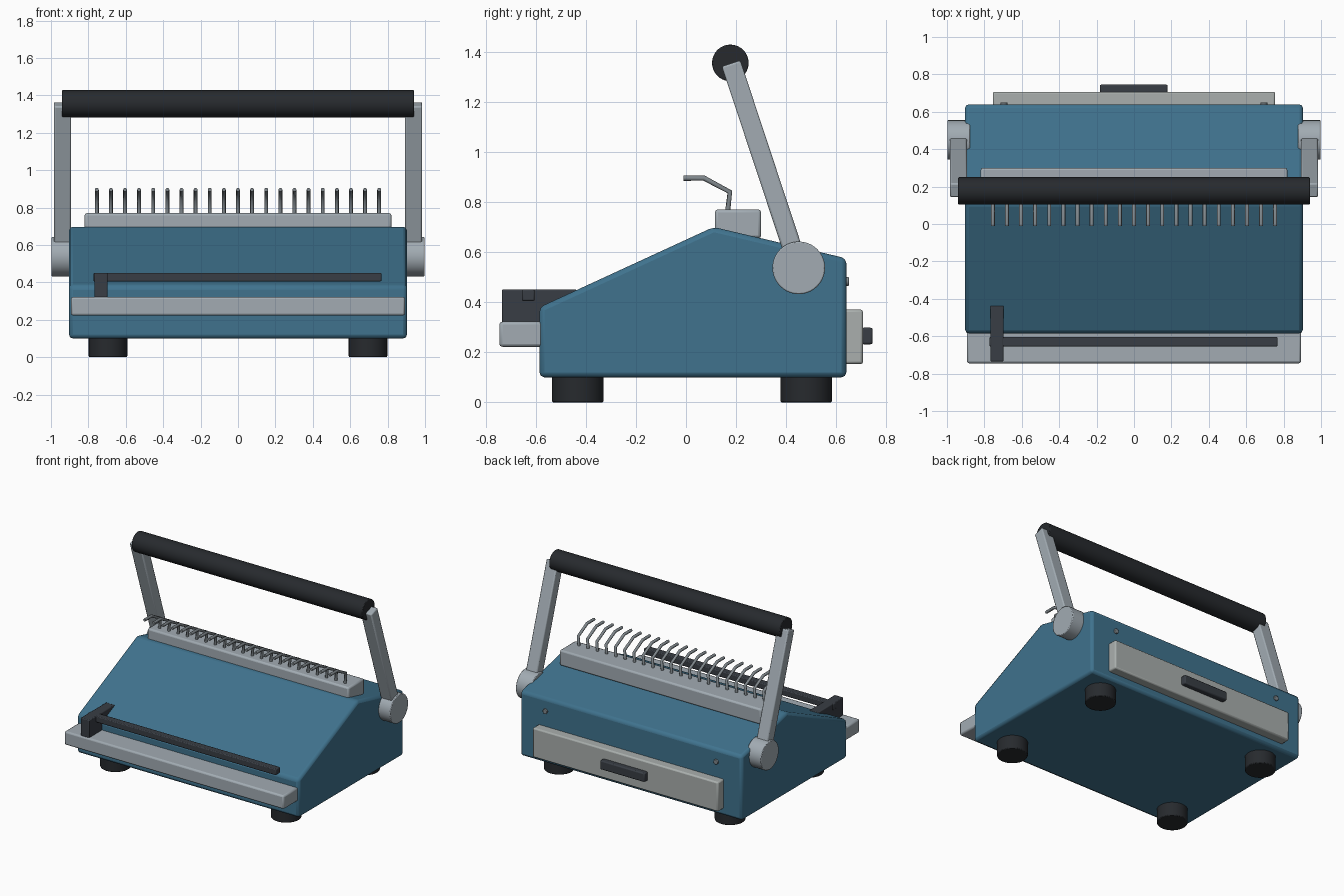
import bpy, bmesh, math
from mathutils import Vector, Matrix

if "Cube" in bpy.data.objects:
    bpy.data.objects.remove(bpy.data.objects["Cube"])


def mat(name, rgb):
    m = bpy.data.materials.new(name)
    m.diffuse_color = (*rgb, 1)
    m.use_nodes = True
    m.node_tree.nodes["Principled BSDF"].inputs["Base Color"].default_value = m.diffuse_color
    return m


BLUE = mat("blue_paint", (0.05, 0.17, 0.27))
METAL = mat("light_metal", (0.36, 0.41, 0.45))
PANEL = mat("panel_grey", (0.40, 0.43, 0.42))
DARK = mat("dark_plastic", (0.04, 0.047, 0.058))
BLACK = mat("black_rubber", (0.02, 0.023, 0.027))
STEEL = mat("steel", (0.22, 0.25, 0.27))


def finish(name, bm, material, bevel=0.0, segments=2):
    bmesh.ops.recalc_face_normals(bm, faces=bm.faces)
    me = bpy.data.meshes.new(name)
    bm.to_mesh(me)
    bm.free()
    ob = bpy.data.objects.new(name, me)
    bpy.context.collection.objects.link(ob)
    me.materials.append(material)
    if bevel:
        b = ob.modifiers.new("bevel", 'BEVEL')
        b.width, b.segments, b.limit_method = bevel, segments, 'ANGLE'
        b.angle_limit = math.radians(40 if len(me.polygons) > 10 else 10)
    bpy.ops.object.select_all(action='DESELECT')
    ob.select_set(True)
    bpy.context.view_layer.objects.active = ob
    bpy.ops.object.shade_smooth_by_angle(angle=math.radians(35))
    return ob


def box(name, x, y, z, material, bevel=0.01):
    bm = bmesh.new()
    bmesh.ops.create_cube(bm, size=1)
    for v in bm.verts:
        v.co = [(r[0] + r[1]) / 2 + c * (r[1] - r[0]) for r, c in zip((x, y, z), v.co)]
    return finish(name, bm, material, bevel)


def cylinder(name, a, b, r, material, bevel=0.006):
    a, b = Vector(a), Vector(b)
    bm = bmesh.new()
    rot = (b - a).to_track_quat('Z', 'Y').to_matrix().to_4x4()
    bmesh.ops.create_cone(bm, cap_ends=True, segments=40, radius1=r, radius2=r,
                          depth=(b - a).length, matrix=Matrix.Translation((a + b) / 2) @ rot)
    return finish(name, bm, material, bevel)


def extrude_x(name, profile, x0, x1, material, bevel):
    bm = bmesh.new()
    f = bm.faces.new([bm.verts.new((x0, y, z)) for y, z in profile])
    ext = bmesh.ops.extrude_face_region(bm, geom=[f])["geom"]
    bmesh.ops.translate(bm, vec=(x1 - x0, 0, 0),
                        verts=[v for v in ext if isinstance(v, bmesh.types.BMVert)])
    return finish(name, bm, material, bevel)


# Wedge-shaped body
extrude_x("body", [(-0.585, 0.1), (0.64, 0.1), (0.64, 0.575), (0.11, 0.70), (-0.585, 0.38)],
          -0.903, 0.903, BLUE, 0.02)

# Feet
for x in (-0.695, 0.695):
    for y in (-0.432, 0.48):
        cylinder("foot", (x, y, 0), (x, y, 0.11), 0.103, BLACK)

# Front paper tray, rail and side guide
box("paper_tray", (-0.893, 0.893), (-0.745, -0.57), (0.222, 0.322), METAL, 0.012)
box("guide_rail", (-0.773, 0.767), (-0.655, -0.604), (0.405, 0.45), DARK, 0.006)
box("side_guide", (-0.768, -0.697), (-0.735, -0.436), (0.315, 0.451), DARK, 0.006)

# Comb base
box("comb_base", (-0.82, 0.82), (0.115, 0.30), (0.655, 0.77), METAL, 0.012)

# Comb teeth as bent wires
wire = [(0.165, 0.75), (0.175, 0.84), (0.072, 0.895), (-0.01, 0.895)]
curve = bpy.data.curves.new("comb_teeth", 'CURVE')
curve.dimensions = '3D'
curve.bevel_depth, curve.bevel_resolution = 0.0105, 2
curve.use_fill_caps = True
for i in range(21):
    s = curve.splines.new('POLY')
    s.points.add(len(wire) - 1)
    for p, (y, z) in zip(s.points, wire):
        p.co = (-0.755 + i * 0.0755, y, z, 1)
    s.use_smooth = True
curve.materials.append(STEEL)
bpy.context.collection.objects.link(bpy.data.objects.new("comb_teeth", curve))

# Lever arms and pivots on both sides
low, top = Vector((0.45, 0.537)), Vector((0.18, 1.353))
n = (top - low).normalized()
n = Vector((-n.y, n.x)) * 0.039
arm = [low + n, low - n, top - n, top + n]
for s in (-1, 1):
    extrude_x("lever_arm", arm, s * 0.893, s * 0.985, METAL, 0.008)
    cylinder("pivot_disc", (s * 0.877, 0.45, 0.537), (s * 0.998, 0.45, 0.537), 0.105, METAL, 0.005)

# Handle bar
cylinder("handle_bar", (-0.94, 0.177, 1.355), (0.94, 0.177, 1.355), 0.073, BLACK, 0.004)

# Back waste drawer, its grip and screws
box("waste_drawer", (-0.755, 0.755), (0.62, 0.707), (0.153, 0.37), PANEL, 0.01)
box("drawer_grip", (-0.183, 0.18), (0.70, 0.745), (0.232, 0.298), DARK, 0.008)
for x in (-0.695, 0.695):
    cylinder("screw", (x, 0.63, 0.483), (x, 0.65, 0.483), 0.018, STEEL, 0.003)
